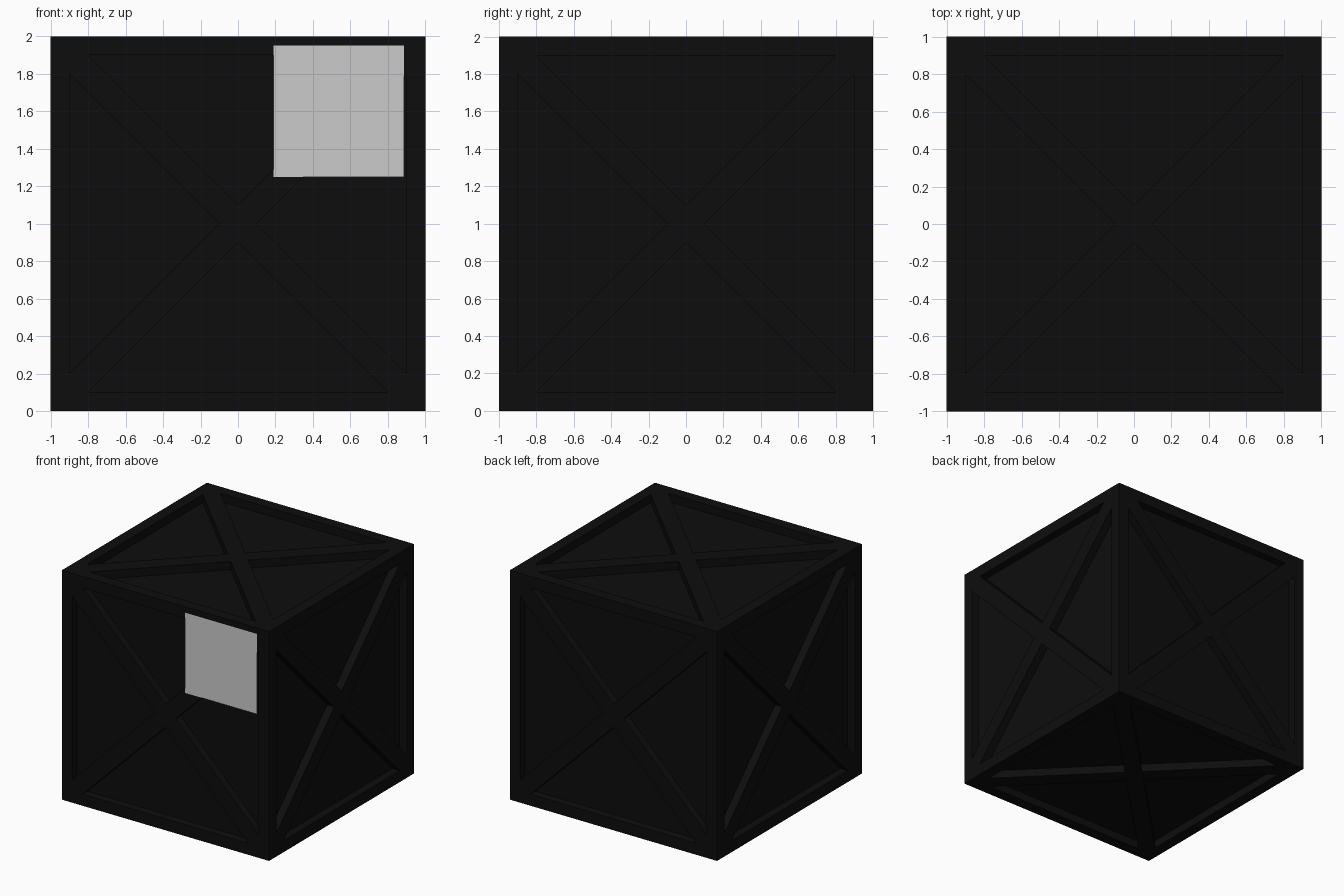
import bpy, bmesh
from math import pi
from mathutils import Matrix, Vector

if "Cube" in bpy.data.objects:
    bpy.data.objects.remove(bpy.data.objects["Cube"])

DEPTH = 0.07      # recess of the triangular panels
RIM, ARM = 0.1, 0.1   # rim width, brace half-width measured along the axes


def add_object(name, bm, color=None):
    mesh = bpy.data.meshes.new(name)
    bm.to_mesh(mesh)
    bm.free()
    obj = bpy.data.objects.new(name, mesh)
    bpy.context.collection.objects.link(obj)
    if color:
        mat = bpy.data.materials.new(name + "_paint")
        mat.diffuse_color = color
        mat.use_nodes = True
        mat.node_tree.nodes["Principled BSDF"].inputs["Base Color"].default_value = mat.diffuse_color
        mesh.materials.append(mat)
    return obj


# Crate: six sides, each a rim and crossed brace around four sunken triangles
a, b = 1 - RIM, 1 - RIM - ARM
rim = [(1, 1), (-1, 1), (-b, a), (b, a)]
arm = [(1, 1), (b, a), (0, ARM), (0, 0), (ARM, 0), (a, b)]
panel = [(b, a), (-b, a), (0, ARM)]

sides = [Matrix.Rotation(i * pi / 2, 4, 'Z') @ Matrix.Rotation(pi / 2, 4, 'X') for i in range(4)]
sides += [Matrix.Identity(4), Matrix.Rotation(pi, 4, 'X')]
lift = Matrix.Translation((0, 0, 1))

bm = bmesh.new()
panels = []
for side in sides:
    for k in range(4):
        place = lift @ side @ Matrix.Rotation(k * pi / 2, 4, 'Z')
        for shape in (rim, arm, panel):
            face = bm.faces.new([bm.verts.new(place @ Vector((x, y, 1))) for x, y in shape])
            if shape is panel:
                panels.append(face)
bmesh.ops.remove_doubles(bm, verts=bm.verts[:], dist=1e-4)
bm.normal_update()
panels = [f for f in bm.faces if len(f.verts) == 3]

# Sink the panels
for face in bmesh.ops.extrude_discrete_faces(bm, faces=panels)["faces"]:
    face.normal_update()
    bmesh.ops.translate(bm, verts=face.verts[:], vec=face.normal * -DEPTH)
bm.normal_update()
add_object("crate", bm, (0.004, 0.004, 0.004, 1))

# Label sheet on the front, upper right
bm = bmesh.new()
bm.faces.new([bm.verts.new((x, -1.002, z)) for x, z in
              ((0.19, 1.25), (0.885, 1.25), (0.885, 1.95), (0.19, 1.95))])
add_object("front_label", bm)
